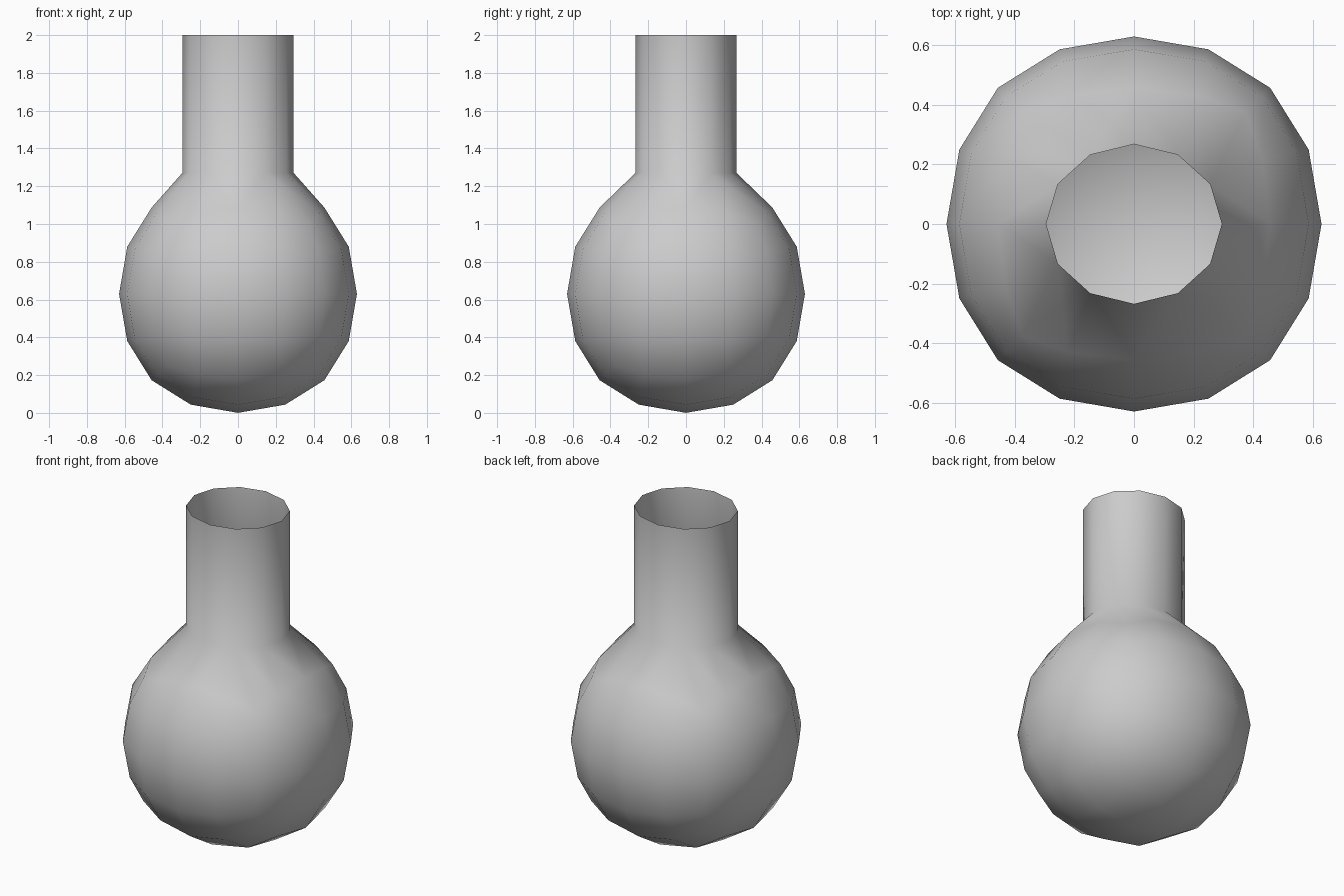
import bpy, bmesh, math

if "Cube" in bpy.data.objects:
    bpy.data.objects.remove(bpy.data.objects["Cube"])

# round body: cube smoothed into a quad sphere
bpy.ops.mesh.primitive_cube_add(size=1.5, location=(0, 0, 0))
flask = bpy.context.object
flask.name = "round_flask"
sub = flask.modifiers.new("Round", 'SUBSURF')
sub.levels = sub.render_levels = 2
bpy.ops.object.modifier_apply(modifier=sub.name)

bm = bmesh.new()
bm.from_mesh(flask.data)
bmesh.ops.translate(bm, verts=bm.verts[:], vec=(0, 0, 0.63))

# open the shoulder by removing the top patch
top = []
for f in bm.faces:
    c = f.calc_center_median()
    h = c.z - 0.63
    # the diagonal corner faces of the patch still lie closest to +z
    if h > abs(c.x) + 1e-4 and h > abs(c.y) + 1e-4:
        top.append(f)
bmesh.ops.delete(bm, geom=top, context='FACES')
shoulder = [e for e in bm.edges if e.is_boundary]


# neck: slightly oval 12-sided open tube
def ring(z):
    vs = [bm.verts.new((0.295 * math.cos(i * math.pi / 6),
                        0.268 * math.sin(i * math.pi / 6), z)) for i in range(12)]
    return vs, [bm.edges.new((vs[i], vs[(i + 1) % 12])) for i in range(12)]


low_v, low_e = ring(1.27)
high_v, high_e = ring(2.0)
for i in range(12):
    j = (i + 1) % 12
    bm.faces.new((low_v[i], low_v[j], high_v[j], high_v[i]))

# shoulder joining body and neck
bmesh.ops.bridge_loops(bm, edges=shoulder + low_e)

# consistent outward normals, smooth shading
bmesh.ops.recalc_face_normals(bm, faces=bm.faces[:])
outward = 0
for f in bm.faces:
    c = f.calc_center_median()
    outward += f.normal.x * c.x + f.normal.y * c.y
    f.smooth = True
if outward < 0:
    bmesh.ops.reverse_faces(bm, faces=bm.faces[:])
bm.to_mesh(flask.data)
bm.free()
